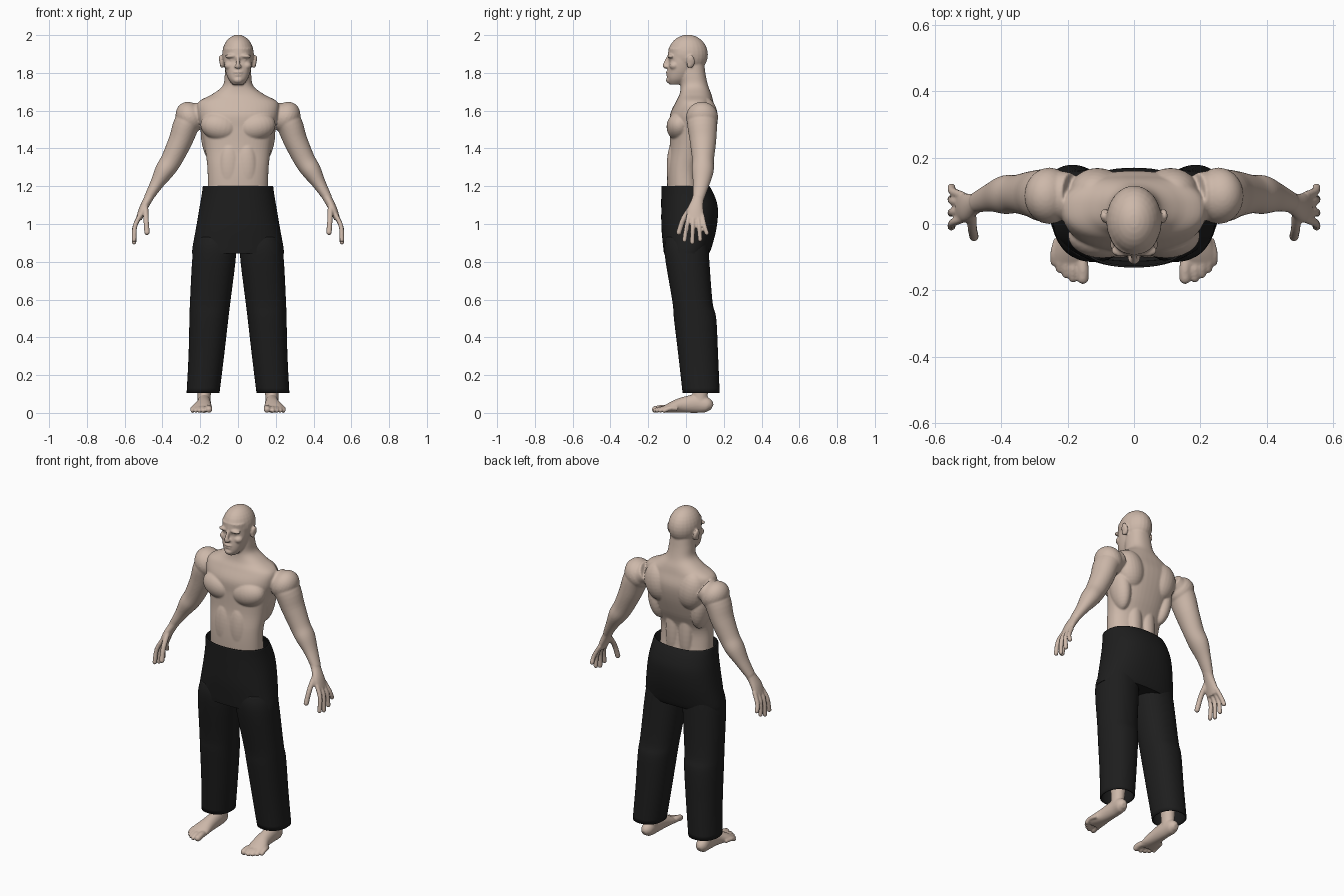
import bpy, bmesh, math
from mathutils import Vector, Matrix

if "Cube" in bpy.data.objects:
    bpy.data.objects.remove(bpy.data.objects["Cube"])


def material(name, colour):
    m = bpy.data.materials.new(name)
    m.use_nodes = True
    m.diffuse_color = (*colour, 1)
    m.node_tree.nodes["Principled BSDF"].inputs["Base Color"].default_value = (*colour, 1)
    return m


SKIN = material("skin", (0.61, 0.48, 0.40))
CLOTH = material("black cloth", (0.013, 0.013, 0.013))
X, Y, Z = Vector((1, 0, 0)), Vector((0, 1, 0)), Vector((0, 0, 1))


def spline(rows, steps):
    """Smoothly resample rows of numbers with a Catmull-Rom curve."""
    pts = [rows[0], *rows, rows[-1]]
    out = []
    for k in range(1, len(pts) - 2):
        for s in range(steps):
            t = s / steps
            out.append([0.5 * (2 * b + (c - a) * t + (2 * a - 5 * b + 4 * c - d) * t * t
                               + (3 * b - a - 3 * c + d) * t ** 3)
                        for a, b, c, d in zip(*pts[k - 1:k + 3])])
    return out + [list(rows[-1])]


def loft(bm, rows, ref=X, flat=False, n=2.0, sides=32, steps=5, caps=(True, True)):
    """Skin rings (x, y, z, radius along ref, other radius) along a path."""
    rows = spline(rows, steps)
    centres = [Vector(r[:3]) for r in rows]
    rings = []
    for i, r in enumerate(rows):
        t = Z if flat else (centres[min(i + 1, len(rows) - 1)] - centres[max(i - 1, 0)]).normalized()
        u = (ref - t * ref.dot(t)).normalized()
        v = t.cross(u)
        ring = []
        for j in range(sides):
            c, s = math.cos(math.tau * j / sides), math.sin(math.tau * j / sides)
            a = math.copysign(abs(c) ** (2 / n), c) * r[3]
            b = math.copysign(abs(s) ** (2 / n), s) * r[4]
            ring.append(bm.verts.new(centres[i] + u * a + v * b))
        rings.append(ring)
    for low, high in zip(rings, rings[1:]):
        for j in range(sides):
            k = (j + 1) % sides
            bm.faces.new((low[j], low[k], high[k], high[j]))
    if caps[0]:
        bm.faces.new(rings[0][::-1])
    if caps[1]:
        bm.faces.new(rings[-1])


def blob(bm, centre, radii, tilt=0, axis='Y'):
    m = Matrix.Translation(centre) @ Matrix.Rotation(math.radians(tilt), 4, axis) @ Matrix.Diagonal((*radii, 1))
    bmesh.ops.create_uvsphere(bm, u_segments=24, v_segments=16, radius=1, matrix=m)


def digit(bm, points, r, ref):
    """A finger or toe with a rounded tip."""
    loft(bm, [(*p, r, r) for p in points], ref, sides=16)
    blob(bm, points[-1], (r, r, r))


def mirror_all(bm):
    copy = bmesh.ops.duplicate(bm, geom=bm.verts[:] + bm.edges[:] + bm.faces[:])["geom"]
    for v in copy:
        if isinstance(v, bmesh.types.BMVert):
            v.co.x *= -1


def finish(bm, name, mat):
    bmesh.ops.recalc_face_normals(bm, faces=bm.faces[:])
    mesh = bpy.data.meshes.new(name)
    bm.to_mesh(mesh)
    bm.free()
    mesh.materials.append(mat)
    ob = bpy.data.objects.new(name, mesh)
    bpy.context.collection.objects.link(ob)
    return ob


body = bmesh.new()

# Arm, from shoulder to wrist
loft(body, [(.19, .085, 1.59, .07, .06), (.262, .085, 1.545, .08, .07), (.305, .09, 1.44, .07, .063),
            (.352, .09, 1.34, .058, .056), (.39, .088, 1.28, .058, .051),
            (.432, .08, 1.21, .043, .035), (.476, .065, 1.135, .031, .024)], Y)
blob(body, (.255, .085, 1.565), (.072, .085, .085), 30)

# Hand: palm, four fingers and thumb
loft(body, [(.465, .068, 1.15, .031, .024), (.482, .06, 1.12, .033, .023), (.505, .05, 1.075, .043, .021),
            (.525, .05, 1.025, .045, .016)], Y)
for base, tip, drop in ((.016, -.008, .915), (.039, .033, .903), (.063, .075, .918), (.085, .11, .952)):
    digit(body, [(.515, base, 1.05), (.545, (base + tip) / 2, .99), (.55, tip, drop)], .0125, Y)
digit(body, [(.49, .035, 1.1), (.487, -.012, 1.03), (.482, -.038, .955)], .0145, X)

# Chest, back and stomach muscles
blob(body, (.095, -.035, 1.515), (.105, .068, .075), -12)
blob(body, (.11, .095, 1.56), (.085, .074, .115), 10)
blob(body, (.145, .055, 1.45), (.05, .07, .13), 8)
blob(body, (.045, .062, 1.27), (.042, .032, .17))
blob(body, (.045, -.07, 1.3), (.055, .032, .13))

# Leg and foot
loft(body, [(.18, .075, .05, .035, .04), (.178, .075, .12, .036, .042), (.172, .08, .3, .05, .058),
            (.155, .05, .5, .055, .06), (.11, .01, .84, .08, .085), (.1, .01, .98, .075, .08)], X, flat=True)
loft(body, [(.185, .138, .03, .015, .016), (.183, .115, .04, .033, .038), (.18, .06, .049, .036, .049),
            (.182, -.02, .041, .041, .041), (.19, -.08, .028, .053, .028), (.193, -.118, .018, .05, .017)], X)
for x, y, r in ((.154, -.163, .018), (.184, -.164, .0125), (.205, -.152, .012), (.224, -.136, .012), (.24, -.115, .012)):
    digit(body, [(x * .8 + .038, y + .07, .022), (x, y + .03, .024), (x, y, r)], r, X)

# Ear, brow, eye and cheek
blob(body, (.088, .025, 1.86), (.011, .022, .035), 12)
blob(body, (.088, .018, 1.845), (.008, .014, .02))
blob(body, (.034, -.08, 1.889), (.036, .019, .011), 4)
blob(body, (.031, -.073, 1.869), (.015, .013, .010))
blob(body, (.045, -.062, 1.838), (.027, .026, .022))
blob(body, (.011, -.105, 1.834), (.009, .011, .008))
mirror_all(body)

# Torso and neck
loft(body, [(0, .01, .92, .15, .09), (0, .005, 1.05, .16, .098), (0, -.01, 1.2, .16, .09),
            (0, -.01, 1.3, .162, .088), (0, .015, 1.4, .175, .102), (0, .032, 1.5, .195, .117),
            (0, .038, 1.58, .215, .122), (0, .045, 1.645, .21, .1), (0, .05, 1.685, .14, .085),
            (0, .045, 1.73, .082, .073), (0, .035, 1.79, .07, .069), (0, .025, 1.86, .065, .07)],
     flat=True, n=2.3, sides=48)

# Head: skull, face, nose, lips and chin
blob(body, (0, .01, 1.897), (.084, .106, .105))
loft(body, [(0, -.05, 1.738, .028, .038), (0, -.042, 1.765, .05, .056), (0, -.03, 1.8, .064, .069),
            (0, -.02, 1.84, .073, .074), (0, -.015, 1.87, .076, .073), (0, -.01, 1.93, .075, .083)], flat=True, n=2.2)
loft(body, [(0, -.088, 1.892, .009, .009), (0, -.1, 1.865, .009, .012), (0, -.111, 1.838, .012, .012),
            (0, -.104, 1.826, .009, .009)])
blob(body, (0, -.094, 1.803), (.026, .013, .007))
blob(body, (0, -.092, 1.788), (.022, .013, .007))
blob(body, (0, -.086, 1.762), (.026, .02, .018))

# Blend all the body parts into one smooth skin
ob = finish(body, "body", SKIN)
remesh = ob.modifiers.new("Blend", 'REMESH')
remesh.mode = 'VOXEL'
remesh.voxel_size = .005
remesh.use_smooth_shade = True
soften = ob.modifiers.new("Soften", 'SMOOTH')
soften.factor = .5
soften.iterations = 5

# Trouser seat, open at the waist
seat = bmesh.new()
loft(seat, [(0, .003, .845, .243, .12), (0, .008, .88, .24, .129), (0, .016, .98, .222, .146),
            (0, .019, 1.08, .205, .15), (0, .01, 1.15, .193, .141), (0, -.003, 1.2, .186, .128)],
     flat=True, n=2.3, sides=64, caps=(True, False))

# Trouser legs, open at the hem
legs = bmesh.new()
loft(legs, [(.185, .08, .105, .087, .098), (.168, .065, .3, .094, .105), (.154, .048, .5, .103, .112),
            (.147, .034, .59, .107, .106), (.125, .004, .84, .115, .117), (.118, .005, .93, .1, .11)],
     flat=True, n=2.2, sides=48, caps=(False, False))
mirror_all(legs)

for bm, name in ((seat, "trouser_seat"), (legs, "trouser_legs")):
    ob = finish(bm, name, CLOTH)
    thick = ob.modifiers.new("Thickness", 'SOLIDIFY')
    thick.thickness = .006
    thick.offset = -1
    bpy.ops.object.select_all(action='DESELECT')
    ob.select_set(True)
    bpy.context.view_layer.objects.active = ob
    bpy.ops.object.shade_smooth_by_angle(angle=math.radians(40))
